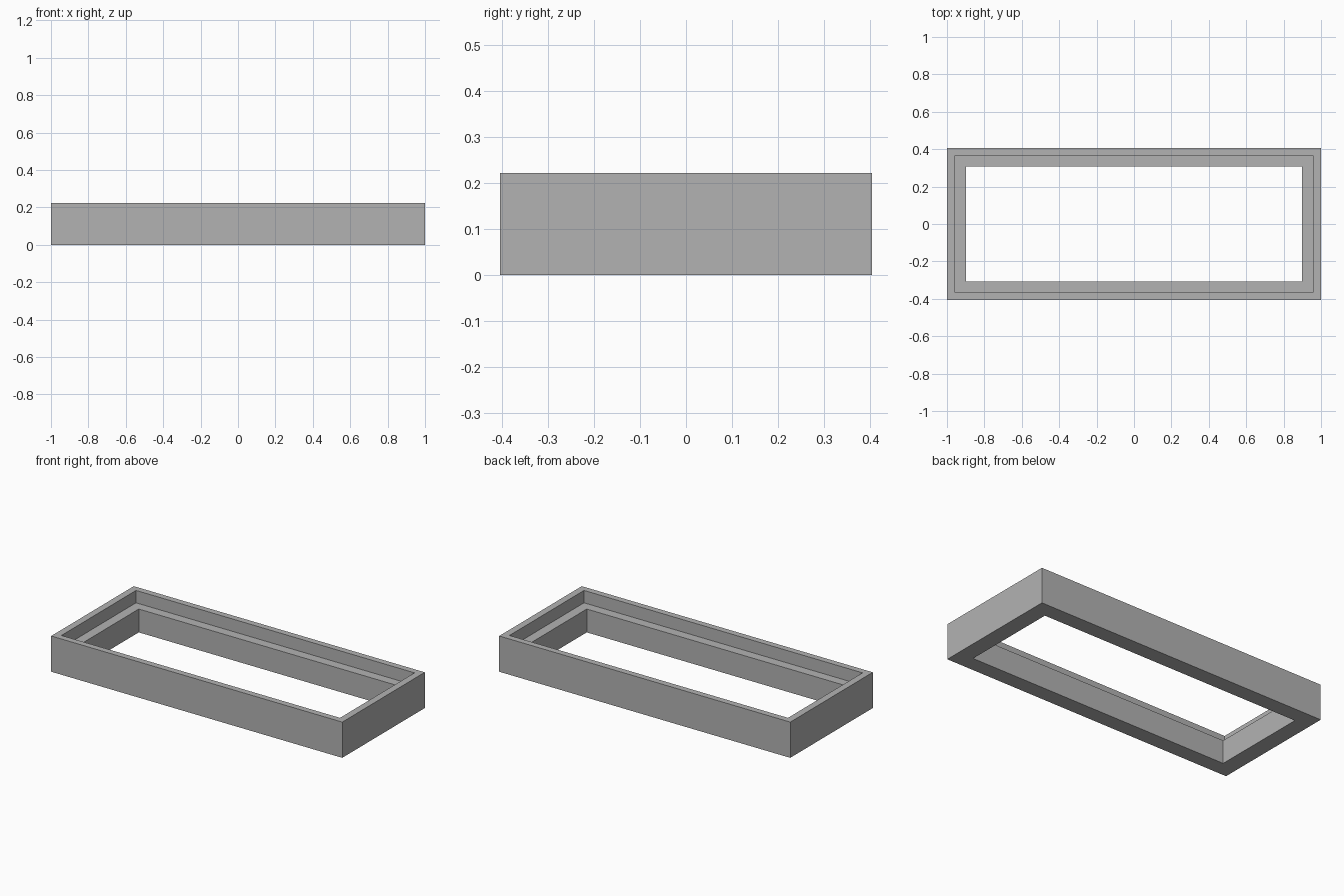
import bpy
import bmesh

old = bpy.data.objects.get("Cube")
if old:
    bpy.data.objects.remove(old, do_unlink=True)

# Plain grey material
grey = bpy.data.materials.new("plain_grey")
grey.use_nodes = True
colour = (0.45, 0.45, 0.45, 1)
grey.diffuse_color = colour
grey.node_tree.nodes["Principled BSDF"].inputs["Base Color"].default_value = colour

# Stepped wall section: half width, half depth, height
HEIGHT, LEDGE = 0.222, 0.145
section = [
    (1.0, 0.405, 0),
    (1.0, 0.405, HEIGHT),
    (0.957, 0.366, HEIGHT),
    (0.957, 0.366, LEDGE),
    (0.897, 0.307, LEDGE),
    (0.897, 0.307, 0),
]
corners = [(-1, -1), (1, -1), (1, 1), (-1, 1)]

# Rectangular frame: carry the section round the four mitred corners
bm = bmesh.new()
rings = [[bm.verts.new((sx * x, sy * y, z)) for sx, sy in corners]
         for x, y, z in section]
for i, ring in enumerate(rings):
    following = rings[(i + 1) % len(rings)]
    for j in range(4):
        k = (j + 1) % 4
        bm.faces.new((ring[j], ring[k], following[k], following[j]))
bmesh.ops.recalc_face_normals(bm, faces=bm.faces[:])

mesh = bpy.data.meshes.new("rebated_frame")
bm.to_mesh(mesh)
bm.free()
mesh.materials.append(grey)
frame = bpy.data.objects.new("rebated_frame", mesh)
bpy.context.collection.objects.link(frame)
